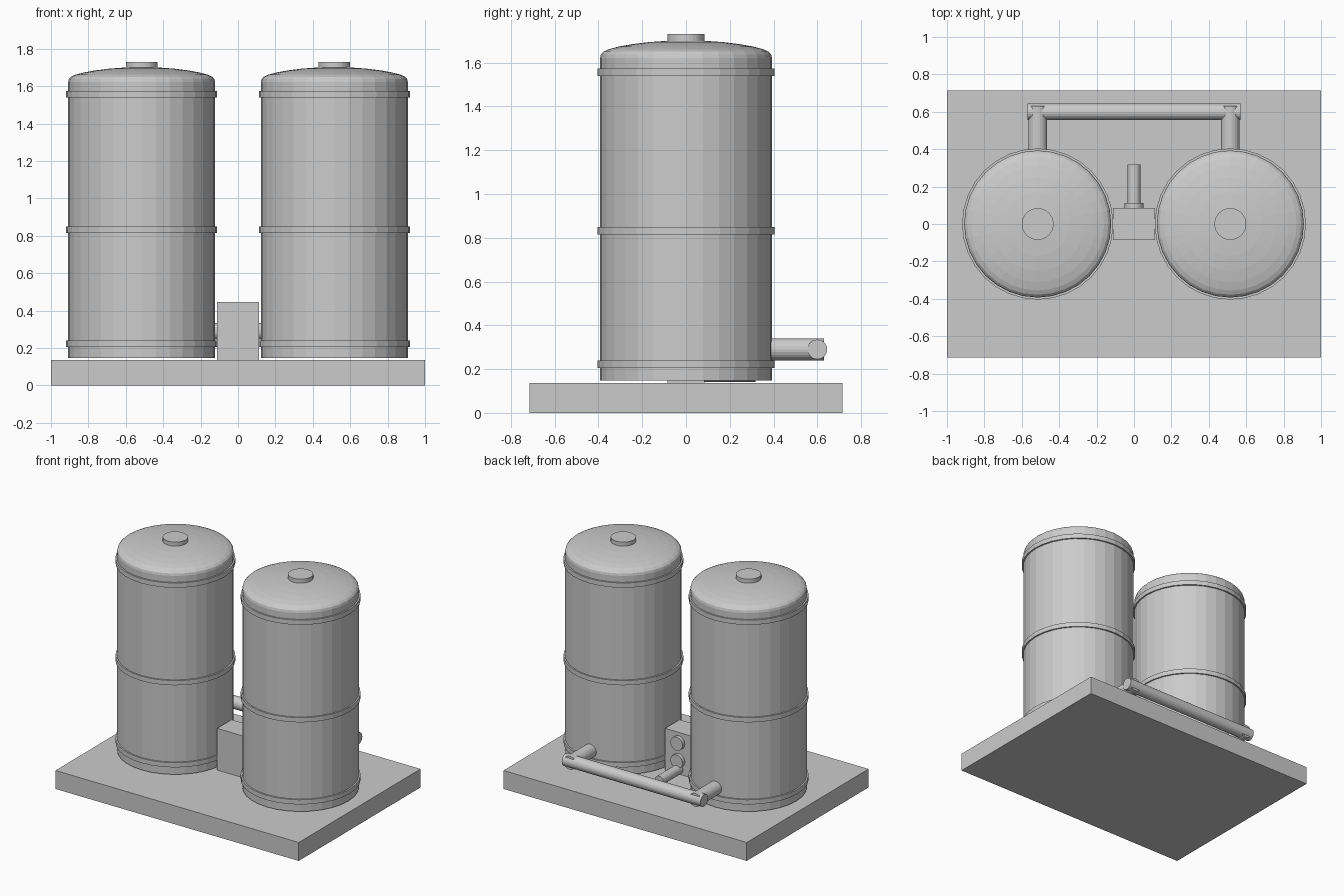
import bpy
import bmesh
import math
from mathutils import Matrix

if "Cube" in bpy.data.objects:
    bpy.data.objects.remove(bpy.data.objects["Cube"])

grey = bpy.data.materials.new("plain grey")
grey.diffuse_color = (0.6, 0.6, 0.6, 1)
grey.use_nodes = True
grey.node_tree.nodes["Principled BSDF"].inputs["Base Color"].default_value = grey.diffuse_color


def finish(name, bm):
    bmesh.ops.recalc_face_normals(bm, faces=bm.faces)
    mesh = bpy.data.meshes.new(name)
    bm.to_mesh(mesh)
    bm.free()
    mesh.materials.append(grey)
    obj = bpy.data.objects.new(name, mesh)
    bpy.context.collection.objects.link(obj)
    return obj


def box(name, size, z0):
    bm = bmesh.new()
    bmesh.ops.create_cube(bm, size=1)
    bmesh.ops.scale(bm, vec=size, verts=bm.verts)
    bmesh.ops.translate(bm, vec=(0, 0, z0 + size[2] / 2), verts=bm.verts)
    return finish(name, bm)


def rod(name, radius, length, centre, axis="Z", sides=32):
    bm = bmesh.new()
    turn = {"X": Matrix.Rotation(math.pi / 2, 4, "Y"),
            "Y": Matrix.Rotation(math.pi / 2, 4, "X"),
            "Z": Matrix.Identity(4)}[axis]
    bmesh.ops.create_cone(bm, cap_ends=True, segments=sides, radius1=radius,
                          radius2=radius, depth=length,
                          matrix=Matrix.Translation(centre) @ turn)
    return finish(name, bm)


def lathe(name, profile, x, sides=32):
    """Spin a closed (radius, z) profile about the vertical axis at x."""
    bm = bmesh.new()
    rings = []
    for r, z in profile:
        rings.append([bm.verts.new((x + r * math.cos(2 * math.pi * i / sides),
                                    r * math.sin(2 * math.pi * i / sides), z))
                      for i in range(sides)])
    for a, b in zip(rings, rings[1:]):
        for i in range(sides):
            j = (i + 1) % sides
            bm.faces.new((a[i], a[j], b[j], b[i]))
    bm.faces.new(rings[0])
    bm.faces.new(rings[-1])
    return finish(name, bm)


# Plinth and control box
box("base_slab", (2.0, 1.43, 0.137), 0)
box("control_box", (0.225, 0.17, 0.31), 0.137)

# Domed tanks with raised bands, a top cap and a rear outlet
tank_profile = [(0.393, 0.147), (0.393, 1.622), (0.389, 1.638), (0.378, 1.65),
                (0.355, 1.661), (0.31, 1.673), (0.25, 1.684),
                (0.17, 1.694), (0.085, 1.70)]
for side, x in (("left", -0.515), ("right", 0.515)):
    lathe(side + "_tank", tank_profile, x)
    for level, z in (("lower", 0.222), ("middle", 0.832), ("upper", 1.557)):
        rod(f"{side}_{level}_band", 0.404, 0.035, (x, 0, z))
    rod(side + "_cap", 0.085, 0.04, (x, 0, 1.71))
    rod(side + "_outlet", 0.05, 0.275, (x, 0.4925, 0.29), "Y", 24)

# Header pipe joining the outlets
rod("header_pipe", 0.045, 1.14, (0, 0.6, 0.29), "X", 24)

# Fittings on the rear of the control box
for level, z in (("upper", 0.372), ("lower", 0.24)):
    rod(level + "_fitting", 0.05, 0.03, (0, 0.097, z), "Y", 24)
rod("drain_pipe", 0.035, 0.24, (0, 0.197, 0.176), "Y", 24)
